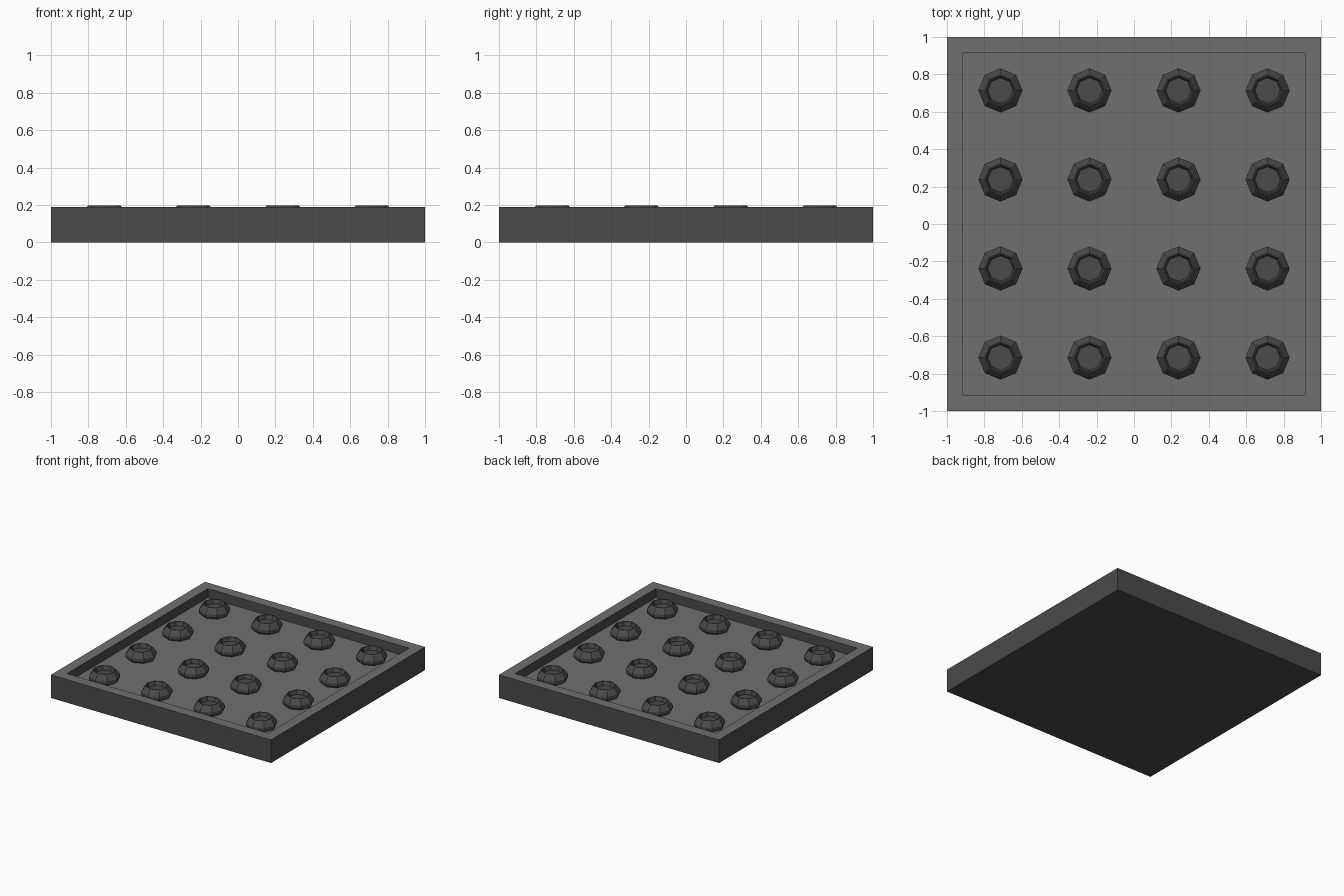
import bpy, bmesh, math

if "Cube" in bpy.data.objects:
    bpy.data.objects.remove(bpy.data.objects["Cube"])


def material(name, v):
    m = bpy.data.materials.new(name)
    m.diffuse_color = (v, v, v, 1)
    m.use_nodes = True
    m.node_tree.nodes["Principled BSDF"].inputs["Base Color"].default_value = m.diffuse_color
    return m


DARK = material("dark grey", 0.07)
LIGHT = material("mid grey", 0.16)
HEIGHT, FLOOR, INNER = 0.19, 0.115, 0.915


def finish(name, bm, mats):
    bmesh.ops.recalc_face_normals(bm, faces=bm.faces)
    me = bpy.data.meshes.new(name)
    bm.to_mesh(me)
    bm.free()
    for m in mats:
        me.materials.append(m)
    ob = bpy.data.objects.new(name, me)
    bpy.context.collection.objects.link(ob)
    return ob


# tray: square loops from the base up, over the rim and down to the floor
bm = bmesh.new()
loops = []
for r, z in [(1, 0), (1, HEIGHT), (INNER, HEIGHT), (INNER, FLOOR)]:
    loops.append([bm.verts.new((x * r, y * r, z))
                  for x, y in [(-1, -1), (1, -1), (1, 1), (-1, 1)]])
bm.faces.new(loops[0])
bm.faces.new(loops[-1])
for a, b in zip(loops, loops[1:]):
    for i in range(4):
        j = (i + 1) % 4
        bm.faces.new((a[i], a[j], b[j], b[i]))
bmesh.ops.recalc_face_normals(bm, faces=bm.faces)
# upward faces are lighter than walls and underside
for f in bm.faces:
    f.material_index = 1 if f.normal.z > 0.5 else 0
finish("tray", bm, [DARK, LIGHT])

# knob: eight-sided bulging button with a dished top
PROFILE = [(0.100, FLOOR - 0.005), (0.118, 0.135), (0.118, 0.155), (0.092, 0.191),
           (0.085, 0.198), (0.078, 0.198), (0.068, 0.165)]


def knob(name, cx, cy):
    bm = bmesh.new()
    rings = []
    for r, z in PROFILE:
        rings.append([bm.verts.new((r * math.cos(k * math.pi / 4),
                                    r * math.sin(k * math.pi / 4), z))
                      for k in range(8)])
    for a, b in zip(rings, rings[1:]):
        for i in range(8):
            j = (i + 1) % 8
            bm.faces.new((a[i], a[j], b[j], b[i]))
    bm.faces.new(rings[0])
    bm.faces.new(rings[-1])
    finish(name, bm, [DARK]).location = (cx, cy, 0)


# four by four grid of knobs
for row in range(4):
    for col in range(4):
        knob(f"knob_{row + 1}_{col + 1}",
             (col - 1.5) * 0.476, (row - 1.5) * 0.476)
